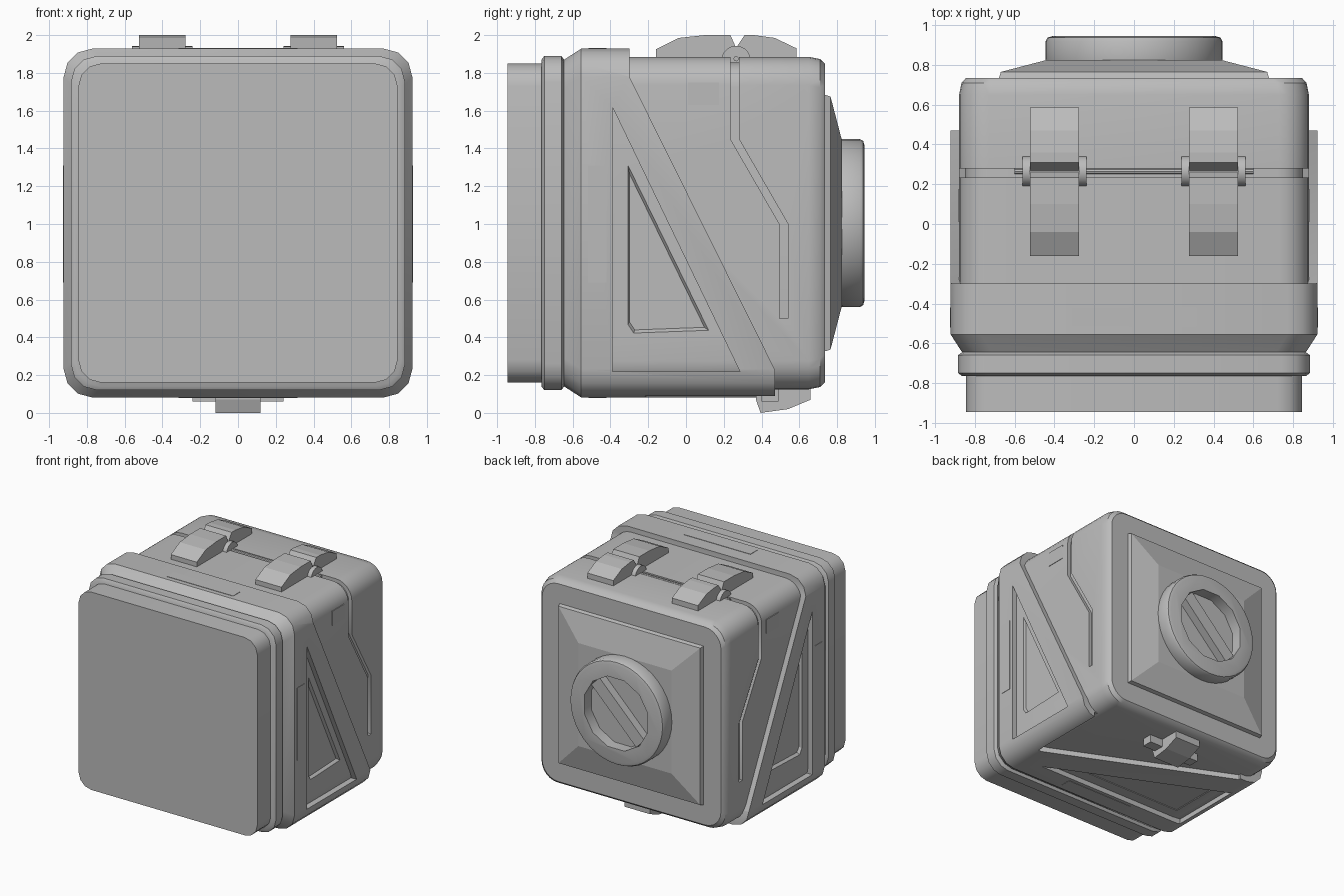
import bpy, bmesh, math
from mathutils import Vector

cube = bpy.data.objects.get("Cube")
if cube:
    bpy.data.objects.remove(cube, do_unlink=True)

GREY = (0.5, 0.5, 0.5, 1)
grey = bpy.data.materials.new("plain grey")
grey.use_nodes = True
grey.diffuse_color = GREY
grey.node_tree.nodes["Principled BSDF"].inputs["Base Color"].default_value = GREY

CZ = 1.005  # height of the crate's centre line


def loft(name, rings):
    """Skin a list of closed rings and cap both ends."""
    bm = bmesh.new()
    loops = [[bm.verts.new(p) for p in ring] for ring in rings]
    for a, b in zip(loops, loops[1:]):
        for i in range(len(a)):
            j = (i + 1) % len(a)
            bm.faces.new((a[i], a[j], b[j], b[i]))
    bm.faces.new(loops[0])
    bm.faces.new(loops[-1])
    bmesh.ops.recalc_face_normals(bm, faces=bm.faces)
    mesh = bpy.data.meshes.new(name)
    bm.to_mesh(mesh)
    bm.free()
    mesh.materials.append(grey)
    obj = bpy.data.objects.new(name, mesh)
    bpy.context.collection.objects.link(obj)
    return obj


def rounded(y, h, r, seg):
    """Rounded square facing y, half size h."""
    pts = []
    for k, (sx, sz) in enumerate([(1, 1), (-1, 1), (-1, -1), (1, -1)]):
        for i in range(seg + 1):
            a = math.pi / 2 * (k + i / seg)
            pts.append((sx * (h - r) + r * math.cos(a), y, CZ + sz * (h - r) + r * math.sin(a)))
    return pts


def square_loft(name, sections, r, seg):
    return loft(name, [rounded(y, h, r, seg) for y, h in sections])


def prism_x(name, yz, x0, x1):
    return loft(name, [[(x, y, z) for y, z in yz] for x in (x0, x1)])


def prism_z(name, xy, z0, z1):
    return loft(name, [[(x, y, z) for x, y in xy] for z in (z0, z1)])


def box(name, lo, hi):
    (x0, y0, z0), (x1, y1, z1) = lo, hi
    return prism_z(name, [(x0, y0), (x1, y0), (x1, y1), (x0, y1)], z0, z1)


def disc(name, centre, axis, radius, length, n, spin=0):
    """Cylinder along x or y, starting at centre."""
    rings = []
    for d in (0, length):
        ring = []
        for i in range(n):
            a = spin + 2 * math.pi * i / n
            u, w = radius * math.cos(a), radius * math.sin(a)
            ring.append(Vector(centre) + Vector((d, u, w) if axis == "x" else (u, d, w)))
        rings.append(ring)
    return loft(name, rings)


def cut(obj, cutters):
    for c in cutters:
        mod = obj.modifiers.new("cut", "BOOLEAN")
        mod.operation = "DIFFERENCE"
        mod.solver = "EXACT"
        mod.object = c
        bpy.context.view_layer.objects.active = obj
        bpy.ops.object.modifier_apply(modifier=mod.name)
        bpy.data.objects.remove(c, do_unlink=True)


def smooth(*objs):
    bpy.ops.object.select_all(action="DESELECT")
    for o in objs:
        o.select_set(True)
    bpy.context.view_layer.objects.active = objs[0]
    bpy.ops.object.shade_smooth_by_angle(angle=math.radians(32))


def shrink(pts, f):
    c = [sum(v) / len(pts) for v in zip(*pts)]
    return [tuple(m + (p - m) * f for p, m in zip(q, c)) for q in pts]


# Main body with a stepped seam between the two halves
body = square_loft("main_body", [(-0.6, 0.88), (0.65, 0.88), (0.71, 0.868), (0.735, 0.845)], 0.15, 6)
core = square_loft("inner_core", [(-0.5, 0.85), (0.7, 0.85)], 0.13, 6)
path = [(0.235, 2.0), (0.235, 1.45), (0.495, 1.0), (0.495, 0.5)]
seam = prism_x("seam_cutter", path + [(y + 0.045, z) for y, z in reversed(path)], -1, 1)

# Tapered triangular recesses in both sides and underneath
cutters = [seam]
side_tri = [(-0.31, 1.33), (-0.31, 0.46), (-0.28, 0.415), (0.13, 0.43)]
floor_tri = [(-0.7, -0.3), (0.4, -0.3), (-0.7, 0.14)]
for s in (-1, 1):
    cutters.append(loft("recess_cutter", [[(s * x, y, z) for y, z in shrink(side_tri, f)]
                                          for x, f in ((0.9, 1.03), (0.858, 0.9))]))
cutters.append(loft("recess_cutter", [[(x, y, z) for x, y in shrink(floor_tri, f)]
                                      for z, f in ((0.1, 1.03), (0.15, 0.9))]))
cut(body, cutters)

# Outer frame: front band, diagonal side struts and floor brace
frame = square_loft("brace_frame", [(-0.645, 0.865), (-0.555, 0.923), (0.47, 0.923)], 0.15, 3)
cut(frame, [
    prism_x("strut_cutter", [(-0.3, 2.2), (-0.3, 1.78), (0.48, 0.21), (1, 0.21), (1, 2.2)], -1, 1),
    prism_x("side_hole_cutter", [(-0.39, 1.62), (-0.39, 0.22), (0.285, 0.22)], -1, 1),
    prism_z("floor_hole_cutter", [(0.62, -0.39), (-0.8, -0.39), (-0.8, 0.25)], -0.1, 0.13),
    prism_z("floor_back_cutter", [(0.8, -0.22), (0.8, 0.6), (-0.7, 0.6), (-0.7, 0.45)], -0.1, 0.13),
])

# Front lid and its rim
rim = square_loft("lid_rim", [(-0.765, 0.865), (-0.75, 0.885), (-0.66, 0.885), (-0.645, 0.865)], 0.14, 3)
lid = square_loft("front_lid", [(-0.945, 0.845), (-0.7, 0.845)], 0.12, 3)

# Back plate: a low pyramid
def plain_square(y, h):
    return [(sx * h, y, CZ + sz * h) for sx, sz in ((1, 1), (-1, 1), (-1, -1), (1, -1))]

loft("back_plate", [plain_square(y, h) for y, h in ((0.7, 0.69), (0.765, 0.67), (0.825, 0.44))])

# Round dial with a faceted well and a diagonal grip
def circle(y, r, n=40):
    return [(r * math.cos(2 * math.pi * i / n), y, CZ + r * math.sin(2 * math.pi * i / n)) for i in range(n)]

dial = loft("dial_ring", [circle(y, r) for y, r in
                          ((0.8, 0.44), (0.83, 0.445), (0.92, 0.445), (0.938, 0.435), (0.945, 0.41))])
cut(dial, [disc("well_cutter", (0, 0.85, CZ), "y", 0.31, 0.2, 12, math.pi / 12)])
d = Vector((1, 0, 1)).normalized()
n = Vector((1, 0, -1)).normalized()
grip = [d * a * 0.3 + n * b for a, b in ((1, 0.055), (-1, 0.055), (-1, -0.055), (1, -0.055))]
loft("dial_grip", [[p + Vector((0, y, CZ)) for p in grip] for y in (0.84, 0.92)])

# Top latches: front and back pads, cheeks and hinge pin
hinges = []
pads = {
    "front": [(-0.16, 1.87), (-0.16, 1.925), (-0.04, 1.985), (0.1, 2.0), (0.235, 2.0), (0.262, 1.94), (0.18, 1.87)],
    "back": [(0.27, 1.94), (0.31, 2.0), (0.36, 2.0), (0.47, 1.985), (0.585, 1.93), (0.585, 1.87), (0.34, 1.87)],
}
for side, s in (("left", 1), ("right", -1)):
    x = 0.4 * s
    for end, pts in pads.items():
        prism_x(f"{side}_{end}_latch_pad", pts, x - 0.123, x + 0.123)
    for off in (-0.16, 0.123):
        hinges.append(disc(f"{side}_latch_cheek", (x + off, 0.265, 1.865), "x", 0.078, 0.037, 20))
    hinges.append(disc(f"{side}_hinge_pin", (x - 0.14, 0.265, 1.9), "x", 0.035, 0.28, 12))
hinges.append(disc("seam_rod", (-0.6, 0.265, 1.875), "x", 0.014, 1.2, 8))

# Bottom latch with its cross bar
prism_x("bottom_latch", [(0.37, 0.14), (0.37, 0.07), (0.395, 0), (0.54, 0.02), (0.66, 0.07), (0.66, 0.14)],
        -0.12, 0.12)
box("bottom_latch_bar", (-0.24, 0.4, 0.06), (0.24, 0.49, 0.14))

# Thin label plates on the band and the sides
box("top_band_plate", (-0.315, -0.515, 1.92), (0.315, -0.42, 1.931))
box("bottom_band_plate", (-0.315, -0.515, 0.079), (0.315, -0.42, 0.09))
for side, s in (("left", 1), ("right", -1)):
    lo, hi = sorted((s * 0.92, s * 0.926))
    box(f"{side}_band_plate", (lo, -0.52, 0.69), (hi, -0.42, 1.31))
    lo, hi = sorted((s * 0.876, s * 0.884))
    box(f"{side}_small_plate", (lo, 0.01, 1.63), (hi, 0.175, 1.75))

smooth(body, core, frame, rim, lid, dial, *hinges)
